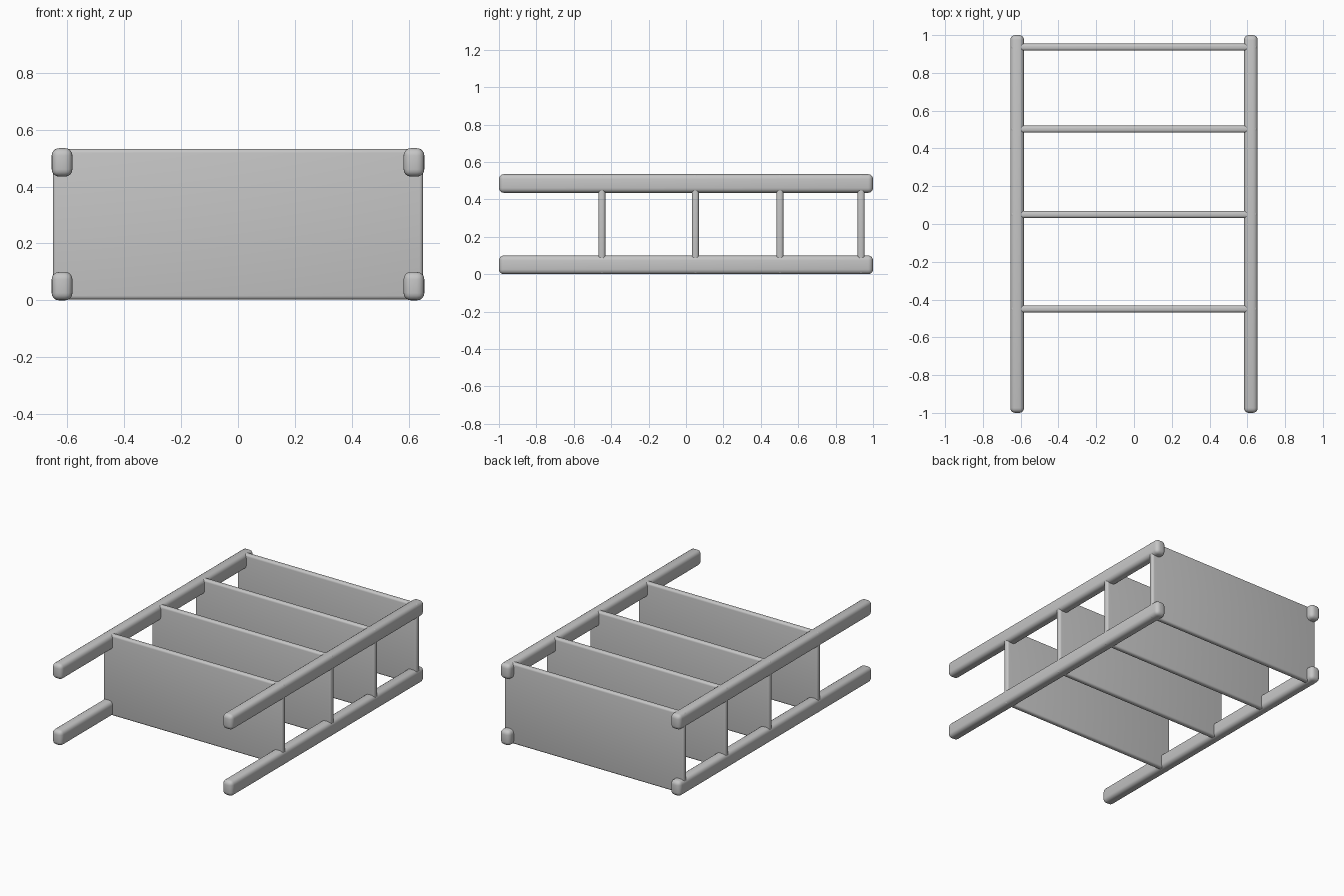
import bpy
import bmesh

default = bpy.data.objects.get("Cube")
if default:
    bpy.data.objects.remove(default, do_unlink=True)

# One grey finish for the whole shelf unit
grey = bpy.data.materials.new("plain_grey")
grey.use_nodes = True
colour = (0.56, 0.56, 0.56, 1)
grey.diffuse_color = colour
grey.node_tree.nodes["Principled BSDF"].inputs["Base Color"].default_value = colour


def rounded_box(name, centre, size, radius):
    """Box with rounded edges and smooth shading."""
    bm = bmesh.new()
    bmesh.ops.create_cube(bm, size=1)
    bmesh.ops.scale(bm, vec=size, verts=bm.verts)
    bmesh.ops.bevel(bm, geom=bm.edges[:], offset=radius, segments=4,
                    profile=0.5, affect='EDGES')
    for face in bm.faces:
        face.smooth = True
    mesh = bpy.data.meshes.new(name)
    bm.to_mesh(mesh)
    bm.free()
    mesh.materials.append(grey)
    obj = bpy.data.objects.new(name, mesh)
    obj.location = centre
    bpy.context.collection.objects.link(obj)
    return obj


HEIGHT = 0.535
POST_W, POST_H = 0.073, 0.1
POST_X = 0.655 - POST_W / 2

# Four long posts
for side, x in (("left", POST_X), ("right", -POST_X)):
    for level, z in (("lower", POST_H / 2), ("upper", HEIGHT - POST_H / 2)):
        rounded_box(f"{side}_{level}_post", (x, 0, z), (POST_W, 2, POST_H), 0.026)

# Four shelf boards joining the posts
for i, y in enumerate((-0.45, 0.05, 0.502, 0.936)):
    rounded_box(f"shelf_board_{i + 1}", (0, y, HEIGHT / 2),
                (1.302, 0.037, HEIGHT - 0.005), 0.014)
